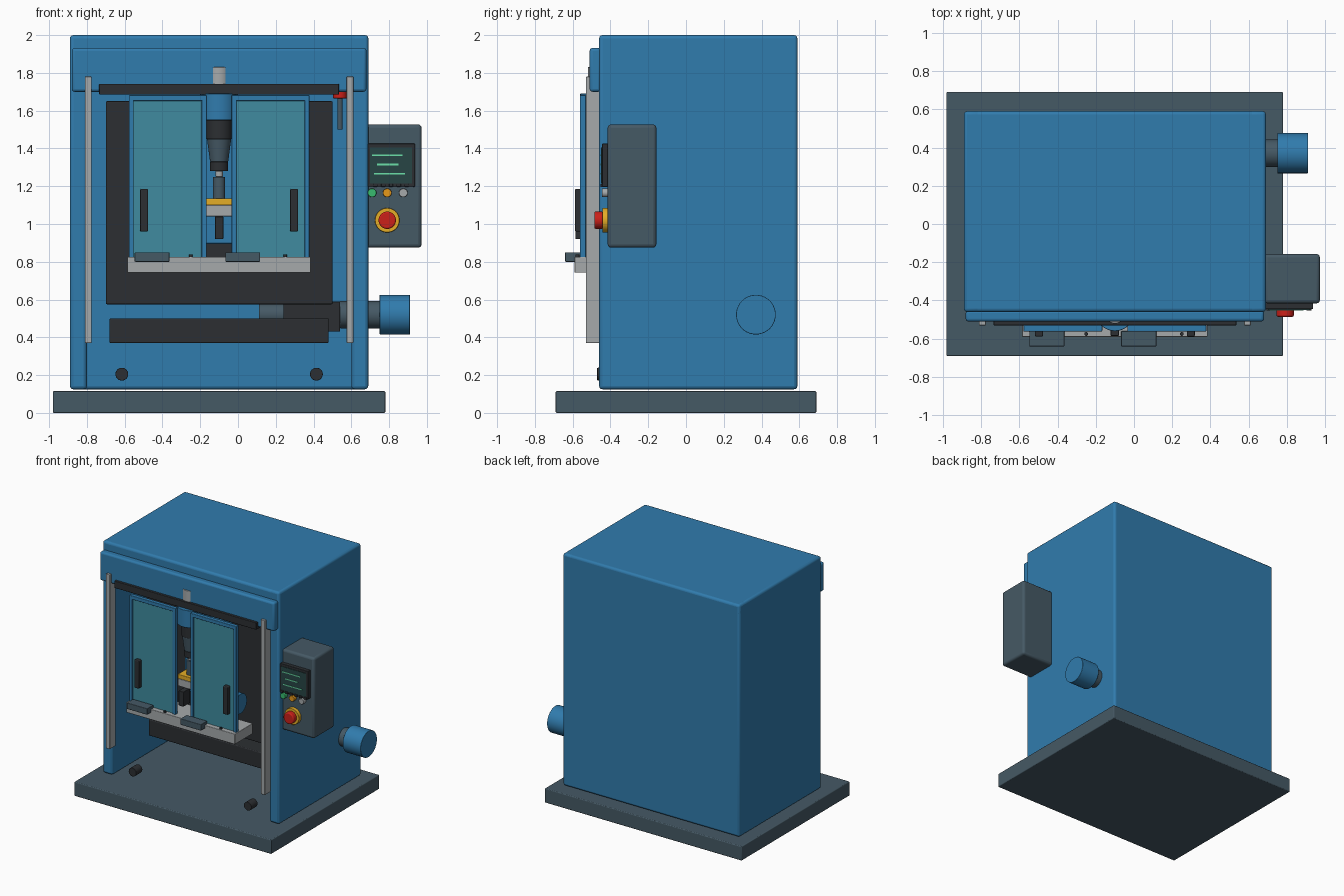
import bpy
import bmesh
from math import pi, radians
from mathutils import Matrix

if "Cube" in bpy.data.objects:
    bpy.data.objects.remove(bpy.data.objects["Cube"])

MATS = {}
COLORS = {
    "blue": (0.03, 0.20, 0.42), "dark": (0.025, 0.028, 0.032), "slate": (0.06, 0.10, 0.13),
    "steel": (0.38, 0.40, 0.41), "teal": (0.05, 0.26, 0.35), "red": (0.60, 0.015, 0.01),
    "yellow": (0.78, 0.42, 0.02), "amber": (0.80, 0.32, 0.01), "green": (0.04, 0.50, 0.16),
    "screen": (0.02, 0.06, 0.06), "glow": (0.15, 0.75, 0.40),
}


def finish(name, bm, color, bevel=0.0, smooth=True):
    me = bpy.data.meshes.new(name)
    bmesh.ops.recalc_face_normals(bm, faces=bm.faces)
    bm.to_mesh(me)
    bm.free()
    ob = bpy.data.objects.new(name, me)
    bpy.context.collection.objects.link(ob)
    if color not in MATS:
        MATS[color] = bpy.data.materials.new(color)
        MATS[color].diffuse_color = (*COLORS[color], 1)
    me.materials.append(MATS[color])
    if bevel:
        mod = ob.modifiers.new("Bevel", 'BEVEL')
        mod.width, mod.segments = bevel, 3
        mod.limit_method = 'ANGLE'
    if smooth:
        bpy.ops.object.select_all(action='DESELECT')
        ob.select_set(True)
        bpy.context.view_layer.objects.active = ob
        bpy.ops.object.shade_smooth_by_angle(angle=radians(35))
    return ob


def box(name, x, y, z, color, bevel=0.004):
    """Box from (min, max) pairs."""
    bm = bmesh.new()
    bmesh.ops.create_cube(bm, size=1)
    for v in bm.verts:
        v.co = [(lo + hi) / 2 + c * (hi - lo) for (lo, hi), c in zip((x, y, z), v.co)]
    return finish(name, bm, color, bevel)


def cyl(name, axis, center, span, r1, color, r2=None, bevel=0.003):
    """Cylinder or cone along an axis; center holds the two other coordinates."""
    bm = bmesh.new()
    bmesh.ops.create_cone(bm, cap_ends=True, segments=40, radius1=r1,
                          radius2=r1 if r2 is None else r2, depth=span[1] - span[0])
    mid = (span[0] + span[1]) / 2
    a, b = center
    if axis == "x":
        m = Matrix.Translation((mid, a, b)) @ Matrix.Rotation(pi / 2, 4, 'Y')
    elif axis == "y":
        m = Matrix.Translation((a, mid, b)) @ Matrix.Rotation(pi / 2, 4, 'X')
    else:
        m = Matrix.Translation((a, b, mid))
    bm.transform(m)
    return finish(name, bm, color, bevel)


CX = -0.10  # the machine's own centre line


def around(offset, half):
    return (CX + offset - half, CX + offset + half)


# Base plinth and open-fronted cabinet
box("base_plinth", (-0.98, 0.78), (-0.69, 0.69), (0, 0.115), "slate", 0.006)
for side, label in ((-1, "left"), (1, "right")):
    box(label + "_wall", around(side * 0.745, 0.045), (-0.46, 0.59), (0.125, 2.0), "blue", 0.018)
    box(label + "_guide_rail", around(side * 0.693, 0.018), (-0.53, -0.455), (0.37, 1.78), "steel")
    cyl(label + "_levelling_knob", "y", (CX + side * 0.515, 0.205), (-0.47, -0.39), 0.034, "dark")
box("back_wall", (-0.89, 0.69), (0.50, 0.59), (0.125, 2.0), "blue", 0.018)
box("roof", (-0.89, 0.69), (-0.46, 0.59), (1.91, 2.0), "blue", 0.018)
box("header", (-0.88, 0.68), (-0.51, -0.45), (1.70, 1.932), "blue", 0.015)
box("door_track", (-0.735, 0.535), (-0.53, -0.48), (1.685, 1.742), "dark")

# Work area backing, chip tray and column
box("work_area_panel", (-0.70, 0.50), (-0.17, -0.12), (0.575, 1.65), "dark", 0.006)
box("chip_tray", (-0.68, 0.48), (-0.17, 0.0), (0.37, 0.50), "dark", 0.006)
box("column", around(0, 0.17), (-0.30, -0.15), (0.895, 1.68), "blue", 0.01)

# Spindle: stacked turned sections
SY = -0.46
for name, z0, z1, r0, r1, color in (
        ("drawbar_cap", 1.62, 1.83, 0.060, 0.060, "steel"),
        ("spindle_head", 1.55, 1.69, 0.100, 0.100, "blue"),
        ("spindle_collar", 1.45, 1.55, 0.068, 0.068, "dark"),
        ("spindle_nose", 1.33, 1.45, 0.048, 0.064, "slate"),
        ("spindle_ring", 1.28, 1.33, 0.048, 0.048, "dark"),
        ("tool_shank", 1.25, 1.28, 0.020, 0.020, "steel"),
        ("tool_holder", 1.13, 1.25, 0.032, 0.032, "slate")):
    cyl(name, "z", (CX, SY), (z0, z1), r0, color, r1)
box("spindle_carriage", around(0, 0.07), (-0.45, -0.29), (1.46, 1.66), "blue")

# Workpiece and fixture
box("workpiece", around(0, 0.075), (-0.52, -0.38), (1.10, 1.135), "yellow")
box("fixture_plate", around(0, 0.075), (-0.52, -0.38), (1.04, 1.10), "steel")
box("door_latch", around(0, 0.022), (-0.585, -0.50), (0.92, 1.04), "dark")

# Table with clamps and bolts
box("table", (-0.585, 0.385), (-0.59, -0.36), (0.742, 0.826), "steel")
for i, x in enumerate((-0.455, 0.025)):
    box(f"table_clamp_{i + 1}", (x - 0.092, x + 0.092), (-0.64, -0.56), (0.80, 0.85), "slate")
for i, x in enumerate((-0.25, 0.05, 0.25)):
    cyl(f"table_bolt_{i + 1}", "z", (x, -0.575), (0.82, 0.838), 0.01, "dark", bevel=0)
cyl("axis_motor", "x", (-0.30, 0.92), (0.04, 0.235), 0.08, "blue")

# Sliding doors: four-bar frame, glass and handle
for side, label in ((-1, "left"), (1, "right")):
    c = side * 0.272
    for edge, tag in ((-1, "a"), (1, "b")):
        box(f"{label}_door_stile_{tag}", around(c + edge * 0.193, 0.013), (-0.562, -0.53),
            (0.80, 1.682), "blue")
    for tag, z in (("top", (1.652, 1.682)), ("bottom", (0.795, 0.825))):
        box(f"{label}_door_rail_{tag}", around(c, 0.205), (-0.562, -0.53), z, "blue")
    box(label + "_door_glass", around(c, 0.182), (-0.552, -0.54), (0.81, 1.66), "teal", 0)
    box(label + "_door_handle", around(side * 0.397, 0.021), (-0.588, -0.55), (0.96, 1.185),
        "dark", 0.006)

# Chip conveyor and its drive poking through the right wall
CONV = (0.37, 0.52)
cyl("conveyor_tube", "x", CONV, (0.11, 0.26), 0.06, "slate")
box("conveyor_gearbox", (0.24, 0.54), (0.28, 0.46), (0.43, 0.59), "dark")
cyl("conveyor_neck", "x", CONV, (0.54, 0.76), 0.072, "slate")
cyl("conveyor_motor", "x", CONV, (0.75, 0.91), 0.105, "blue")

# Signal light inside the opening
cyl("signal_post", "z", (0.54, -0.30), (1.50, 1.67), 0.014, "slate")
for i, color in enumerate(("red", "amber", "green")):
    z = 1.665 + i * 0.06
    cyl(f"signal_lamp_{color}", "z", (0.54, -0.30), (z, z + 0.058), 0.036, color)

# Control panel
box("control_box", (0.68, 0.972), (-0.415, -0.157), (0.875, 1.527), "slate", 0.018)
box("screen_bezel", (0.683, 0.937), (-0.445, -0.41), (1.197, 1.425), "dark")
box("screen", (0.70, 0.92), (-0.449, -0.44), (1.215, 1.405), "screen", 0)
for i, (x0, x1, z) in enumerate(((0.71, 0.87, 1.365), (0.735, 0.85, 1.315), (0.72, 0.885, 1.265))):
    box(f"screen_line_{i + 1}", (x0, x1), (-0.452, -0.445), (z - 0.004, z + 0.004), "glow", 0)
for i in range(6):
    x = 0.705 + i * 0.042
    box(f"screen_key_{i + 1}", (x - 0.012, x + 0.012), (-0.453, -0.43), (1.195, 1.212), "dark", 0.002)
for color, x in (("green", 0.71), ("amber", 0.79), ("steel", 0.875)):
    cyl(f"{color}_button", "y", (x, 1.165), (-0.445, -0.41), 0.023, color)
cyl("stop_button_ring", "y", (0.79, 1.02), (-0.443, -0.41), 0.065, "yellow")
cyl("stop_button_cap", "y", (0.79, 1.02), (-0.485, -0.44), 0.046, "red", bevel=0.008)

for m in bpy.data.materials:
    if m.users and not m.is_grease_pencil:
        m.use_nodes = True
        m.node_tree.nodes["Principled BSDF"].inputs["Base Color"].default_value = m.diffuse_color
